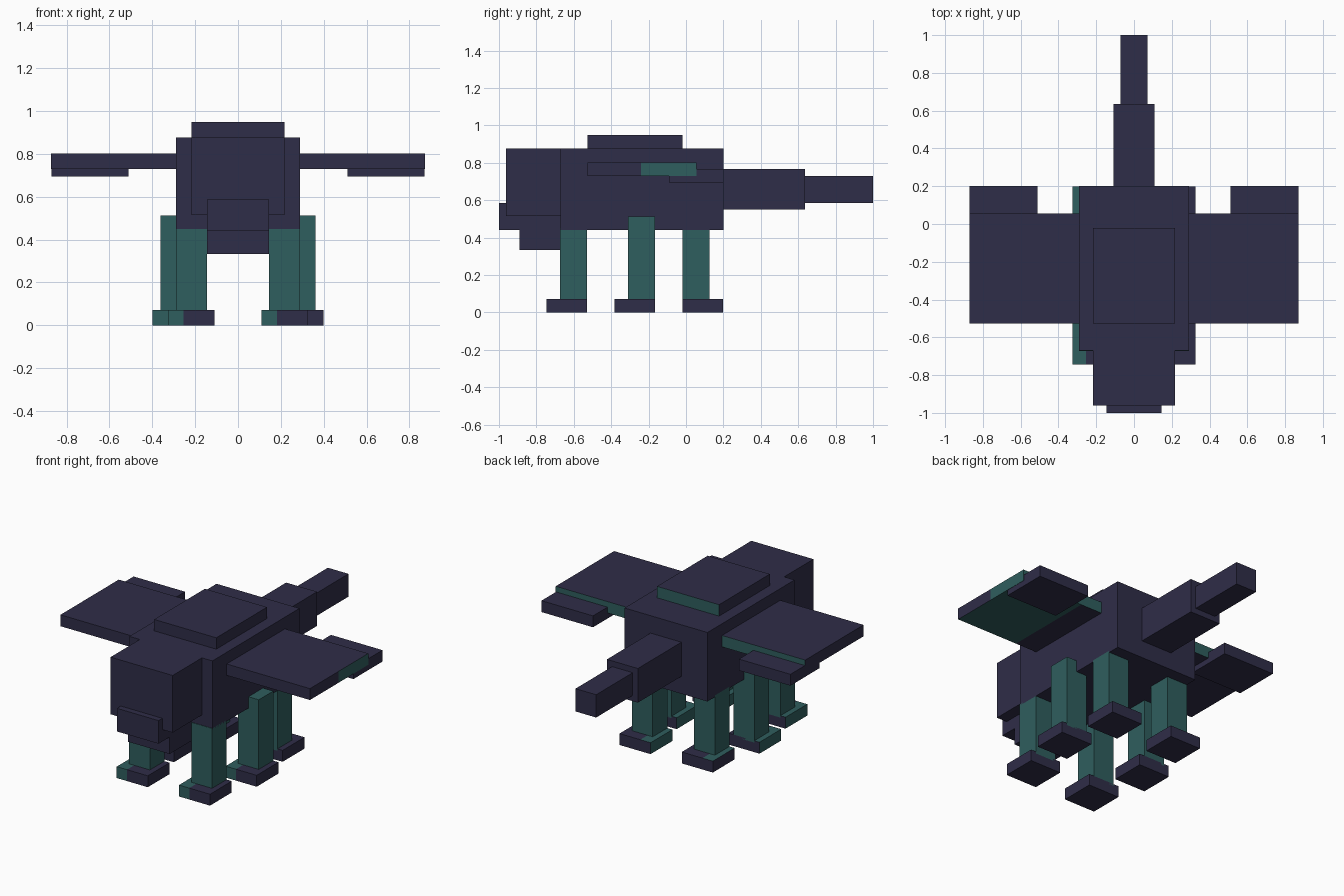
import bpy, bmesh
from mathutils import Vector

cube = bpy.data.objects.get("Cube")
if cube:
    bpy.data.objects.remove(cube, do_unlink=True)


def make_material(name, rgb):
    m = bpy.data.materials.new(name)
    m.use_nodes = True
    m.diffuse_color = (*rgb, 1)
    bsdf = m.node_tree.nodes["Principled BSDF"]
    bsdf.inputs["Base Color"].default_value = (*rgb, 1)
    bsdf.inputs["Roughness"].default_value = 0.8
    return m


DARK = make_material("dark_indigo", (0.0284, 0.0262, 0.0648))
TEAL = make_material("deep_teal", (0.0284, 0.112, 0.112))


def box(name, xs, ys, zs, base=DARK, cuts=(), rule=None):
    """Box between limits; cuts are (axis, position); rule(centre, normal) picks teal faces."""
    bm = bmesh.new()
    bmesh.ops.create_cube(bm, size=1)
    lims = (xs, ys, zs)
    for v in bm.verts:
        v.co = Vector([lims[i][0] if v.co[i] < 0 else lims[i][1] for i in range(3)])
    for axis, pos in cuts:
        n = Vector((0, 0, 0))
        n[axis] = 1
        bmesh.ops.bisect_plane(bm, geom=bm.verts[:] + bm.edges[:] + bm.faces[:],
                               plane_co=n * pos, plane_no=n)
    bm.normal_update()
    if rule:
        for f in bm.faces:
            f.material_index = int(rule(f.calc_center_median(), f.normal))
    me = bpy.data.meshes.new(name)
    bm.to_mesh(me)
    bm.free()
    me.materials.append(base)
    if rule:
        me.materials.append(TEAL)
    ob = bpy.data.objects.new(name, me)
    bpy.context.collection.objects.link(ob)
    return ob


def mirrored(a, b, s):
    return tuple(sorted((a * s, b * s)))


# Body, head and tail
box("body", (-.29, .29), (-.67, .20), (.44, .876))
box("head", (-.217, .217), (-.962, -.67), (.515, .876))
box("muzzle", (-.145, .145), (-1, -.67), (.44, .586))
box("jaw", (-.145, .145), (-.89, -.67), (.333, .44))
box("back_plate", (-.217, .217), (-.527, -.02), (.876, .948),
    rule=lambda c, n: n.y > .5)
box("tail_base", (-.108, .108), (.20, .635), (.55, .766))
box("tail_tip", (-.072, .072), (.635, 1), (.586, .73))

for side, s in (("left", 1), ("right", -1)):
    # Wings, with teal trailing edge; the left one also has a teal patch outside and below
    def wing_rule(c, n, s=s):
        if n.y > .5:
            return True
        if s < 0:
            return False
        return (n.x > .5 and c.y > -.24) or (n.z < -.5 and c.x > .44)

    box(side + "_wing", mirrored(.29, .872, s), (-.527, .055), (.73, .802),
        cuts=[(1, -.24), (0, .44)] if s > 0 else [], rule=wing_rule)
    box(side + "_wing_tip", mirrored(.51, .870, s), (-.09, .20), (.695, .767))

    # Legs and feet: the middle pair stands further out and reaches higher
    for part, y0, x0, top in (("front", -.673, .145, .45),
                              ("middle", -.31, .217, .512),
                              ("back", -.02, .145, .45)):
        box(f"{side}_{part}_leg", mirrored(x0, x0 + .145, s), (y0, y0 + .145),
            (.06, top), TEAL)
        fx = mirrored(x0 - .036, x0 + .181, s)
        edge = fx[0] + .072
        plain_side = part == "back" and s < 0

        def foot_rule(c, n, edge=edge, plain_side=plain_side):
            if n.x < -.5:
                return not plain_side
            return c.x < edge and (n.y < -.5 or n.z > .5)

        box(f"{side}_{part}_foot", fx, (y0 - .072, y0 + .145) if part != "back" else (y0, y0 + .218),
            (0, .072), cuts=[(0, edge)], rule=foot_rule)
